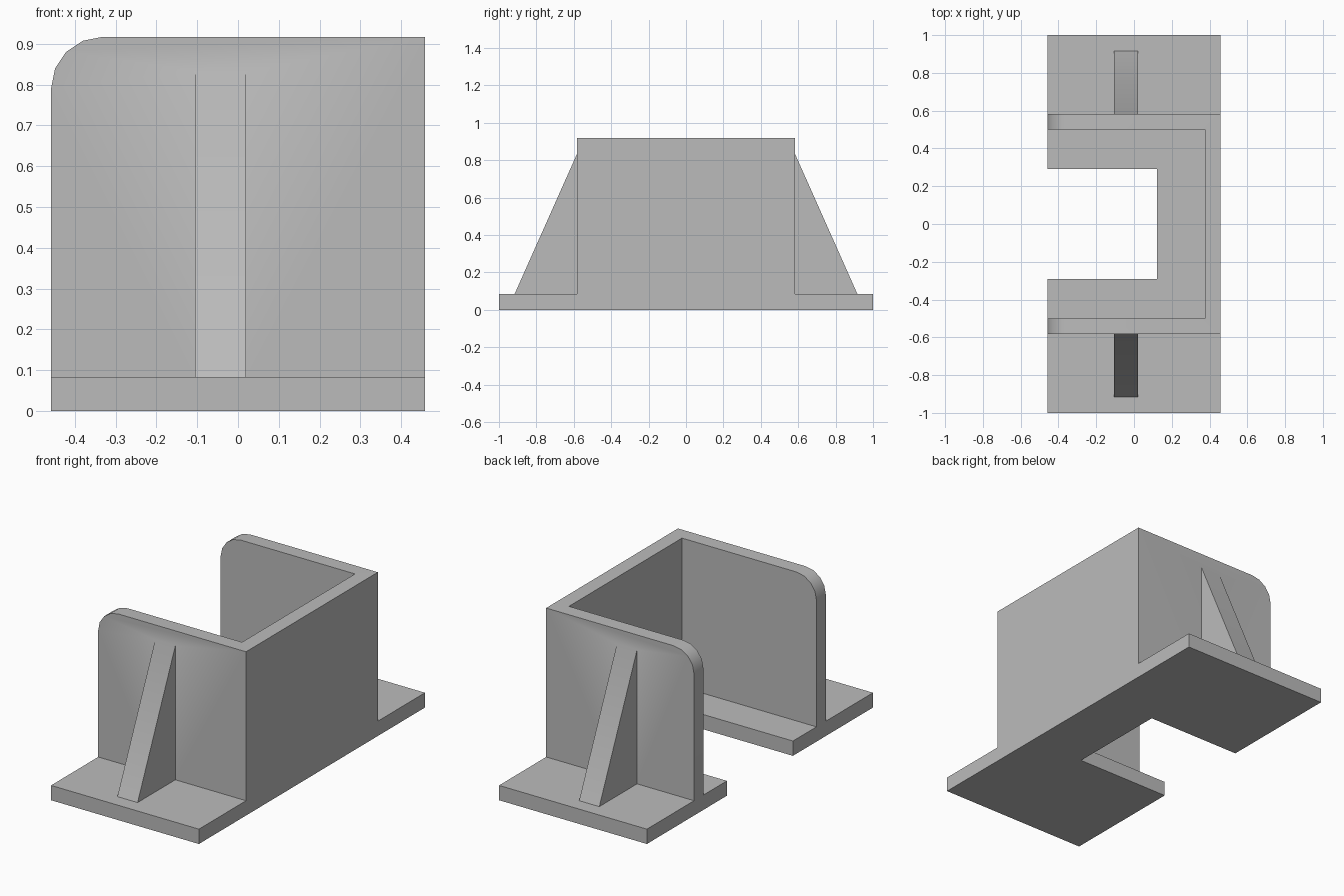
import bpy, bmesh, math
from mathutils import Vector

if "Cube" in bpy.data.objects:
    bpy.data.objects.remove(bpy.data.objects["Cube"], do_unlink=True)

HALF_W, HALF_L = 0.458, 1.0      # footprint
PLATE, TOP = 0.083, 0.917        # plate thickness, wall height
WALL_OUT, WALL_IN = 0.583, 0.5   # side wall faces

grey = bpy.data.materials.new("plain grey")
grey.use_nodes = True
colour = (0.5, 0.5, 0.5, 1)
grey.diffuse_color = colour
grey.node_tree.nodes["Principled BSDF"].inputs["Base Color"].default_value = colour


def prism(name, points, direction, round_top=False):
    """Extrude a closed outline along a direction."""
    bm = bmesh.new()
    face = bm.faces.new([bm.verts.new(p) for p in points])
    ext = bmesh.ops.extrude_face_region(bm, geom=[face])
    moved = [v for v in ext["geom"] if isinstance(v, bmesh.types.BMVert)]
    bmesh.ops.translate(bm, verts=moved, vec=Vector(direction))
    if round_top:
        # free upper corners of the two side walls
        corners = [e for e in bm.edges
                   if all(v.co.z > TOP - 0.01 and v.co.x < 0.01 - HALF_W for v in e.verts)]
        bmesh.ops.bevel(bm, geom=corners, offset=0.125, segments=4, profile=0.5,
                        affect="EDGES")
    bmesh.ops.recalc_face_normals(bm, faces=bm.faces)
    mesh = bpy.data.meshes.new(name)
    bm.to_mesh(mesh)
    bm.free()
    mesh.materials.append(grey)
    obj = bpy.data.objects.new(name, mesh)
    bpy.context.collection.objects.link(obj)
    return obj


def u_shape(outer, inner, inner_x, z):
    """C-shaped outline open towards -x."""
    return [(-HALF_W, -outer, z), (HALF_W, -outer, z), (HALF_W, outer, z), (-HALF_W, outer, z),
            (-HALF_W, inner, z), (inner_x, inner, z), (inner_x, -inner, z), (-HALF_W, -inner, z)]


# notched base plate and three-sided wall
bracket = prism("bracket", u_shape(HALF_L, 0.292, 0.122, 0), (0, 0, PLATE))
walls = prism("walls", u_shape(WALL_OUT, WALL_IN, 0.375, 0), (0, 0, TOP), round_top=True)

# sloping rib outside each side wall, slightly sunk into wall and plate
parts = [walls]
for side, label in ((-1, "front_rib"), (1, "back_rib")):
    outline = [(-0.105, side * y, z) for y, z in
               ((0.54, 0.04), (0.917, 0.04), (0.917, PLATE), (WALL_OUT, 0.833), (0.54, 0.833))]
    parts.append(prism(label, outline, (0.125, 0, 0)))

# weld everything into one solid
bpy.ops.object.select_all(action="DESELECT")
bpy.context.view_layer.objects.active = bracket
bracket.select_set(True)
for part in parts:
    mod = bracket.modifiers.new("weld", "BOOLEAN")
    mod.operation, mod.solver, mod.object = "UNION", "EXACT", part
    bpy.ops.object.modifier_apply(modifier=mod.name)
    bpy.data.objects.remove(part, do_unlink=True)

# clear seams between coplanar faces, then shade
bm = bmesh.new()
bm.from_mesh(bracket.data)
bmesh.ops.remove_doubles(bm, verts=bm.verts, dist=0.0001)
bmesh.ops.dissolve_limit(bm, angle_limit=math.radians(1), verts=bm.verts, edges=bm.edges)
bm.to_mesh(bracket.data)
bm.free()
bpy.ops.object.shade_smooth_by_angle(angle=math.radians(30))
